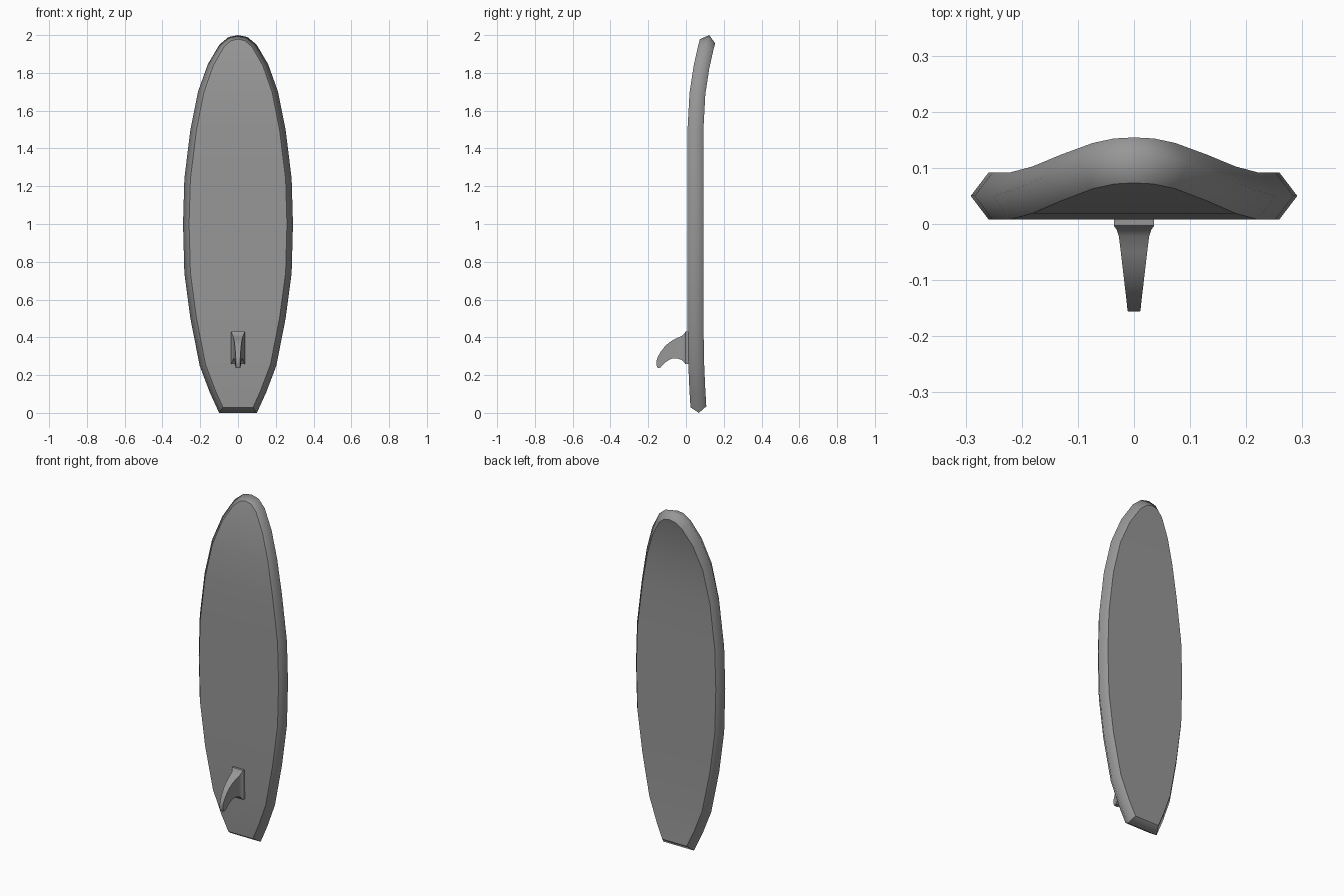
import bpy
import math
from mathutils import Vector

if "Cube" in bpy.data.objects:
    bpy.data.objects.remove(bpy.data.objects["Cube"])

# Dark grey finish
grey = bpy.data.materials.new("dark_grey")
grey.diffuse_color = (0.31, 0.31, 0.31, 1)
grey.use_nodes = True
grey.node_tree.nodes["Principled BSDF"].inputs["Base Color"].default_value = grey.diffuse_color


def make_object(name, verts, faces):
    mesh = bpy.data.meshes.new(name)
    mesh.from_pydata(verts, [], faces)
    mesh.update()
    mesh.materials.append(grey)
    obj = bpy.data.objects.new(name, mesh)
    bpy.context.collection.objects.link(obj)
    bpy.ops.object.select_all(action='DESELECT')
    obj.select_set(True)
    bpy.context.view_layer.objects.active = obj
    bpy.ops.object.mode_set(mode='EDIT')
    bpy.ops.mesh.select_all(action='SELECT')
    bpy.ops.mesh.normals_make_consistent(inside=False)
    bpy.ops.object.mode_set(mode='OBJECT')
    return obj


def rocker(z):
    """Bend of the board: centre y and slope at height z."""
    if z > 1.5:
        t = (z - 1.5) / 0.5
        return 0.05 + 0.073 * t * t, 0.292 * t
    if z < 0.5:
        t = (0.5 - z) / 0.5
        return 0.05 + 0.018 * t * t, -0.072 * t
    return 0.05, 0.0


# Board outline, right half from tail to nose, mirrored to the left
half = [(0.10, 0.0), (0.15, 0.11), (0.203, 0.25), (0.252, 0.5), (0.284, 0.74),
        (0.291, 1.0), (0.284, 1.24), (0.252, 1.5), (0.212, 1.7),
        (0.16, 1.845), (0.098, 1.95), (0.05, 1.99)]
k = len(half)
outline = [Vector(p) for p in half + [(0, 2.0)] + [(-x, z) for x, z in reversed(half)]]
n = len(outline)


def inset(points, d):
    result = []
    for i, p in enumerate(points):
        a = (p - points[i - 1]).normalized()
        b = (points[(i + 1) % n] - p).normalized()
        na, nb = Vector((-a.y, a.x)), Vector((-b.y, b.x))
        m = (na + nb).normalized()
        result.append(p + m * (d / m.dot(na)))
    return result


# Front face loop, wide middle loop, back face loop
verts = []
inner = inset(outline, 0.032)
for loop, h in ((inner, -0.042), (outline, 0.0), (inner, 0.042)):
    for p in loop:
        y, slope = rocker(p.y)
        ang = math.atan(slope)
        verts.append((p.x, y + h * math.cos(ang), p.y - h * math.sin(ang)))
faces = []
for base in (0, n):
    for i in range(n):
        j = (i + 1) % n
        faces.append((base + i, base + j, base + n + j, base + n + i))
for base in (0, 2 * n):
    for i in range(k - 1):
        faces.append((base + i, base + i + 1, base + n - 2 - i, base + n - 1 - i))
    faces.append((base + k - 1, base + k, base + k + 1))
board = make_object("board", verts, faces)

# Rounded rail: smooth across the middle, sharp at the flat faces and tail corners
board.data.shade_smooth()
for e in board.data.edges:
    a, b = e.vertices
    if a // n == b // n:
        e.use_edge_sharp = a // n != 1 and abs(a - b) % n in (1, n - 1)
    else:
        e.use_edge_sharp = a % n in (0, n - 1)

# Fin: rectangular sections (y, top z, bottom z, half width)
sections = [(0.02, 0.43, 0.258, 0.036), (-0.003, 0.43, 0.258, 0.036),
            (-0.01, 0.418, 0.268, 0.031), (-0.022, 0.407, 0.28, 0.027),
            (-0.05, 0.396, 0.289, 0.0235), (-0.08, 0.379, 0.286, 0.02),
            (-0.11, 0.355, 0.267, 0.0165), (-0.135, 0.322, 0.24, 0.0135),
            (-0.15, 0.295, 0.237, 0.012), (-0.156, 0.278, 0.25, 0.011)]
verts, faces = [], []
for y, top, bottom, w in sections:
    verts += [(-w, y, bottom), (w, y, bottom), (w, y, top), (-w, y, top)]
for s in range(len(sections) - 1):
    for i in range(4):
        j = (i + 1) % 4
        faces.append((4 * s + i, 4 * s + j, 4 * s + 4 + j, 4 * s + 4 + i))
last = 4 * (len(sections) - 1)
faces += [(0, 1, 2, 3), (last, last + 1, last + 2, last + 3)]
make_object("fin", verts, faces)
bpy.ops.object.shade_smooth_by_angle(angle=math.radians(32))
